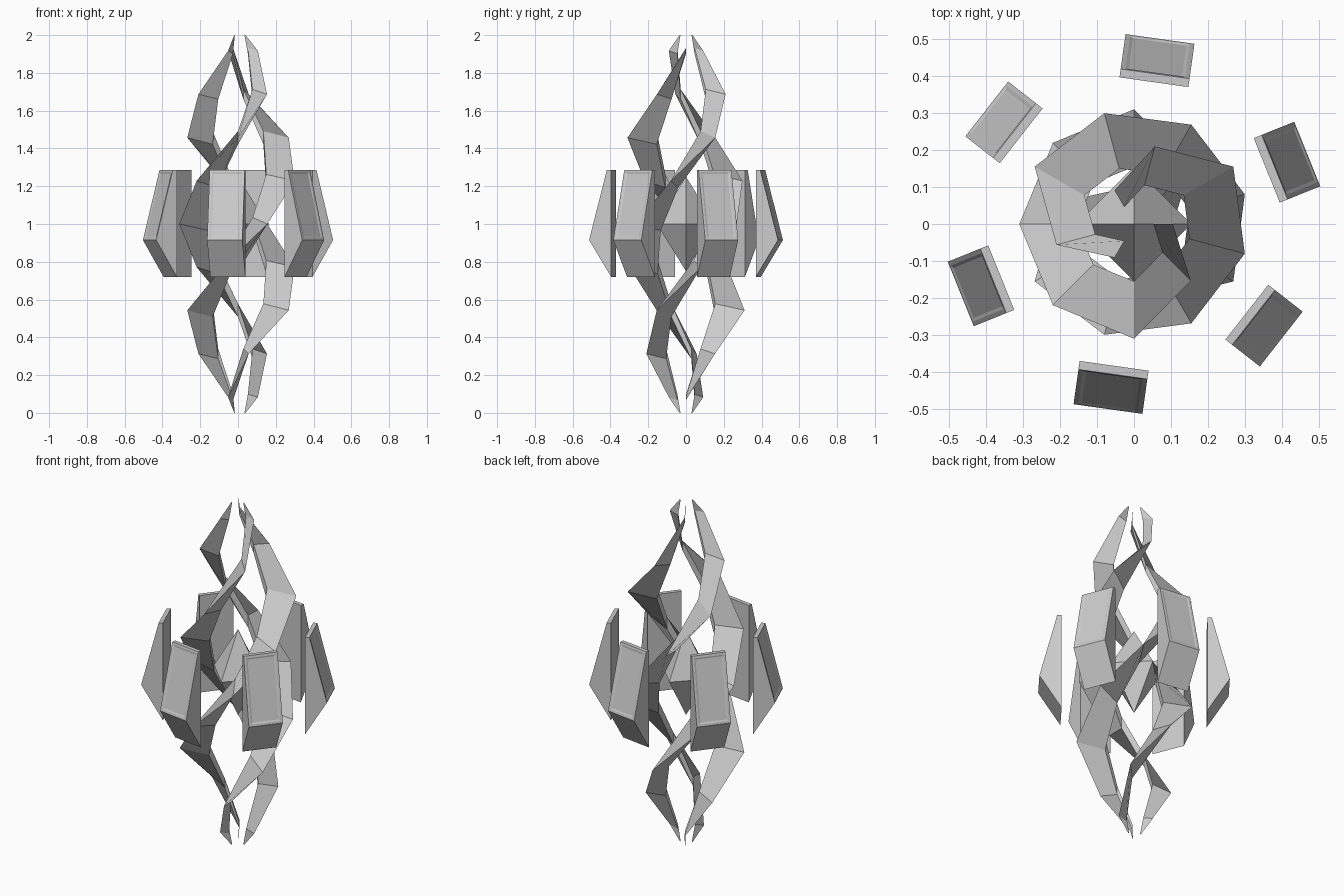
import bpy, bmesh, math
from mathutils import Vector

if "Cube" in bpy.data.objects:
    bpy.data.objects.remove(bpy.data.objects["Cube"])


def make(name, verts, faces):
    me = bpy.data.meshes.new(name)
    me.from_pydata(verts, [], faces)
    bm = bmesh.new()
    bm.from_mesh(me)
    bmesh.ops.recalc_face_normals(bm, faces=bm.faces)
    bm.to_mesh(me)
    bm.free()
    ob = bpy.data.objects.new(name, me)
    bpy.context.collection.objects.link(ob)
    return ob


def polar(r, deg, z):
    a = math.radians(deg)
    return (r * math.cos(a), r * math.sin(a), z)


# Twisted strands: sharp outer edge, inner edge at half the radius
upper = [(0.228, 45, 0.31), (0.457, 90, 0.31), (0.687, 135, 0.217),
         (0.917, 180, 0.105), (1.0, 180, 0.04)]
stations = [(-h, -t, r) for h, t, r in reversed(upper)] + [(0, 0, 0.31)] + upper
for s in range(3):
    verts, faces = [], []
    for h, t, r in stations:
        a = 180 + 120 * s + t
        tip = abs(h) == 1.0
        d = 0.0 if tip else 0.03 * r / 0.31 + 0.005
        inner = r * (0.85 if tip else 0.5)
        verts += [polar(r, a, 1 + h), polar(inner, a, 1 + h + d), polar(inner, a, 1 + h - d)]
    n = len(stations)
    for i in range(n - 1):
        for j in range(3):
            k = (j + 1) % 3
            faces.append((3*i + j, 3*i + k, 3*i + 3 + k, 3*i + 3 + j))
    faces += [(0, 1, 2), (3*n - 3, 3*n - 2, 3*n - 1)]
    make("twisted_strand_%d" % (s + 1), verts, faces)

# Central octahedral crystal
ring = [polar(0.155, 90 * i, 1) for i in range(4)]
make("core_crystal", ring + [(0, 0, 1.25), (0, 0, 0.75)],
     [(i, (i + 1) % 4, k) for i in range(4) for k in (4, 5)])

# Six floating armour plates, wedge profile (radius, height), shallow panel outside
profile = [(0.387, 0.72), (0.505, 0.915), (0.41, 1.287), (0.387, 1.287)]
for p in range(6):
    verts = [(r, y, z) for y in (-0.094, 0.094) for r, z in profile]
    faces = [(0, 1, 2, 3), (4, 5, 6, 7)]
    faces += [(j, (j + 1) % 4, 4 + (j + 1) % 4, 4 + j) for j in range(4)]
    ob = make("floating_plate_%d" % (p + 1), verts, faces)
    bm = bmesh.new()
    bm.from_mesh(ob.data)
    front = max(bm.faces, key=lambda f: f.normal.dot(Vector((1, 0, 0.25))))
    bmesh.ops.inset_region(bm, faces=[front], thickness=0.018)
    bmesh.ops.inset_region(bm, faces=[front], thickness=0.012, depth=-0.003)
    bm.to_mesh(ob.data)
    bm.free()
    ob.rotation_euler.z = math.radians(22 + 60 * p)
